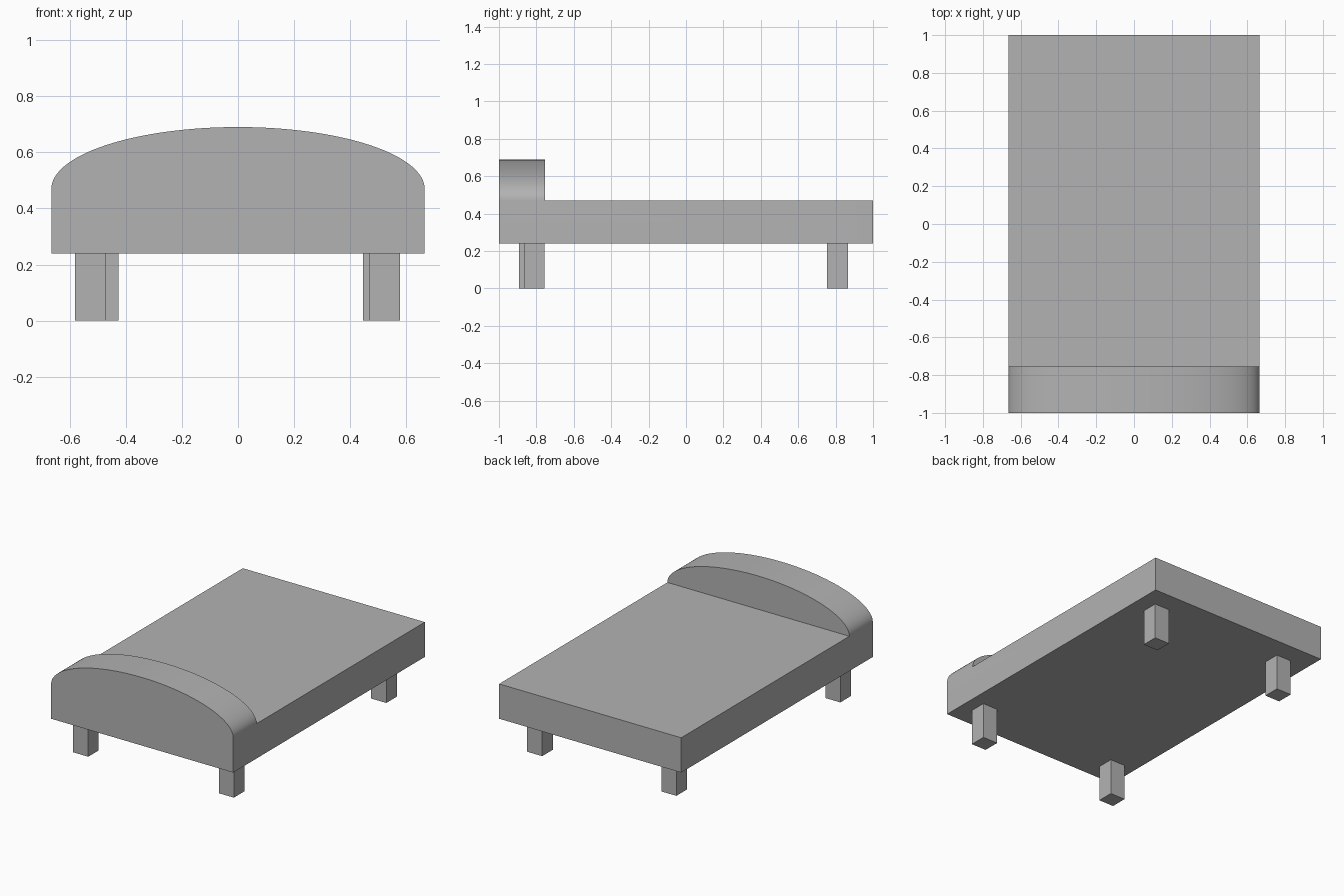
import bpy
import bmesh
import math
from mathutils import Matrix, Vector

cube = bpy.data.objects.get("Cube")
if cube:
    bpy.data.objects.remove(cube, do_unlink=True)

HALF_W, BASE, DECK, TOP = 0.665, 0.24, 0.47, 0.69
FRONT, ARCH_BACK, BACK = -1.0, -0.755, 1.0
LEG = 0.11
SEGMENTS = 64

# Single grey finish
grey = bpy.data.materials.new("plain grey")
grey.use_nodes = True
colour = (0.45, 0.45, 0.45, 1)
grey.diffuse_color = colour
grey.node_tree.nodes["Principled BSDF"].inputs["Base Color"].default_value = colour


def finish(bm, name):
    bmesh.ops.recalc_face_normals(bm, faces=bm.faces[:])
    mesh = bpy.data.meshes.new(name)
    bm.to_mesh(mesh)
    bm.free()
    mesh.materials.append(grey)
    obj = bpy.data.objects.new(name, mesh)
    bpy.context.collection.objects.link(obj)
    return obj


# Bed body: flat slab whose front end rises into an elliptical arch
bm = bmesh.new()


def arc(y):
    points = []
    for i in range(SEGMENTS + 1):
        a = math.pi * i / SEGMENTS
        points.append(bm.verts.new((HALF_W * math.cos(a), y,
                                    DECK + (TOP - DECK) * math.sin(a))))
    return points


def edge_pair(y, z):
    return [bm.verts.new((side * HALF_W, y, z)) for side in (1, -1)]


front_arc, rear_arc = arc(FRONT), arc(ARCH_BACK)
front_low = edge_pair(FRONT, BASE)
back_low, back_high = edge_pair(BACK, BASE), edge_pair(BACK, DECK)

bm.faces.new(front_arc + front_low[::-1])
bm.faces.new(rear_arc)
for i in range(SEGMENTS):
    bm.faces.new((front_arc[i], front_arc[i + 1], rear_arc[i + 1], rear_arc[i]))
bm.faces.new((rear_arc[0], rear_arc[-1], back_high[1], back_high[0]))
bm.faces.new((back_high[0], back_high[1], back_low[1], back_low[0]))
bm.faces.new((back_low[0], back_low[1], front_low[1], front_low[0]))
for k, end in ((0, 0), (1, -1)):
    bm.faces.new((front_low[k], front_arc[end], rear_arc[end],
                  back_high[k], back_low[k]))

body = finish(bm, "bed_body")
bpy.ops.object.select_all(action='DESELECT')
body.select_set(True)
bpy.context.view_layer.objects.active = body
bpy.ops.object.shade_smooth_by_angle(angle=math.radians(30))

# Four square legs, slightly unevenly placed
legs = {
    "front_left_leg": (0.522, -0.812),
    "front_right_leg": (-0.525, -0.837),
    "back_left_leg": (0.50, 0.81),
    "back_right_leg": (-0.48, 0.81),
}
for name, (x, y) in legs.items():
    bm = bmesh.new()
    place = Matrix.Translation(Vector((x, y, BASE / 2))) @ Matrix.Diagonal((LEG, LEG, BASE, 1))
    bmesh.ops.create_cube(bm, size=1, matrix=place)
    finish(bm, name)
